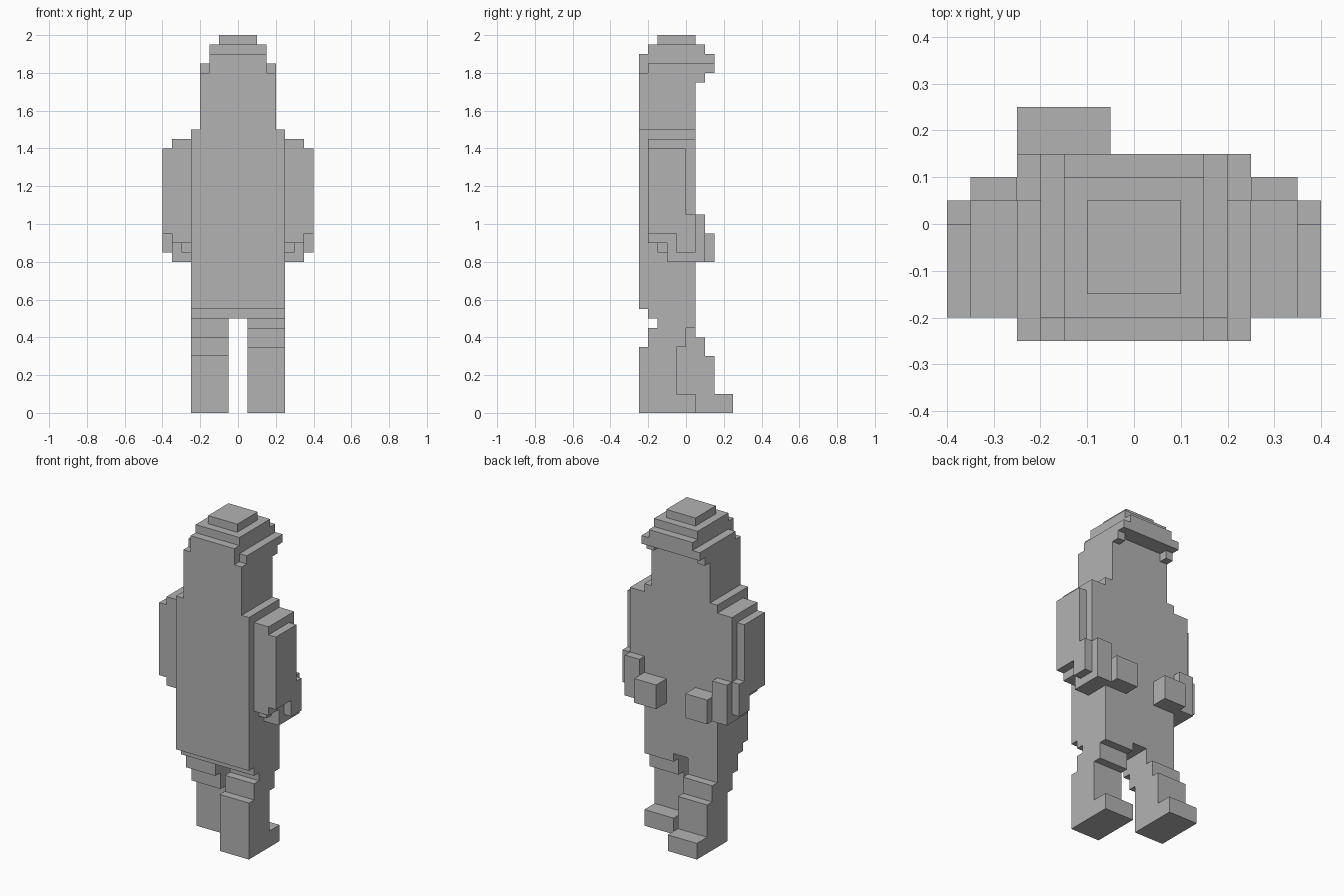
import bpy
import bmesh

old = bpy.data.objects.get("Cube")
if old:
    bpy.data.objects.remove(old, do_unlink=True)

UNIT = 0.05  # one block

grey = bpy.data.materials.new("plain_grey")
grey.use_nodes = True
colour = (0.45, 0.45, 0.45, 1)
grey.diffuse_color = colour
grey.node_tree.nodes["Principled BSDF"].inputs["Base Color"].default_value = colour


def blocks(name, boxes, side=1):
    """Flat-faced part made of boxes: (x range, y range, z range) in block units."""
    bm = bmesh.new()
    for ranges in boxes:
        verts = bmesh.ops.create_cube(bm, size=1)["verts"]
        for v in verts:
            for axis, (low, high) in enumerate(ranges):
                v.co[axis] = (high if v.co[axis] > 0 else low) * UNIT
            v.co.x *= side
    bmesh.ops.recalc_face_normals(bm, faces=bm.faces)
    mesh = bpy.data.meshes.new(name)
    bm.to_mesh(mesh)
    bm.free()
    mesh.materials.append(grey)
    obj = bpy.data.objects.new(name, mesh)
    bpy.context.collection.objects.link(obj)
    return obj


def wide(half):
    return (-half, half)


# Trunk and head
blocks("hips", [(wide(5), (-4, 1), (10, 11))])
blocks("torso", [(wide(5), (-5, 1), (11, 30))])
blocks("head", [(wide(4), (-5, 1), (30, 36))])

# Stepped cap with a brim and small drops at its corners
blocks("cap", [
    (wide(3), (-5, 3), (36, 38)),
    (wide(4), (-4, 3), (36, 37)),
    (wide(3), (-4, 2), (38, 39)),
    (wide(2), (-3, 1), (39, 40)),
])

for label, side in (("left", 1), ("right", -1)):
    blocks(label + "_cap_drop", [((3, 4), (1, 2), (35, 36))], side)
    # Upper arm with a thin outer layer
    blocks(label + "_arm", [
        ((5, 7), (-4, 1), (18, 29)),
        ((7, 8), (-4, 0), (19, 28)),
    ], side)
    # Stepped forearm
    blocks(label + "_forearm", [
        ((5, 7), (-2, 2), (16, 21)),
        ((5, 6), (-3, -2), (17, 18)),
        ((7, 8), (-1, 1), (17, 21)),
    ], side)
    blocks(label + "_hand", [((2, 5), (1, 3), (16, 19))], side)

# Striding legs: knee and ankle heights and the step per tier differ by side
for label, side, step, ankle, knee in (("left", 1, -1, 7, 9), ("right", -1, 1, 6, 8)):
    tiers = [(knee, 10, 0), (ankle, knee, step), (2, ankle, 2 * step)]
    blocks(label + "_leg",
           [((1, 5), (-3 + s, 1 + s), (low, high)) for low, high, s in tiers], side)
    blocks(label + "_foot", [((1, 5), (-3 + 2 * step, 3 + 2 * step), (0, 2))], side)
